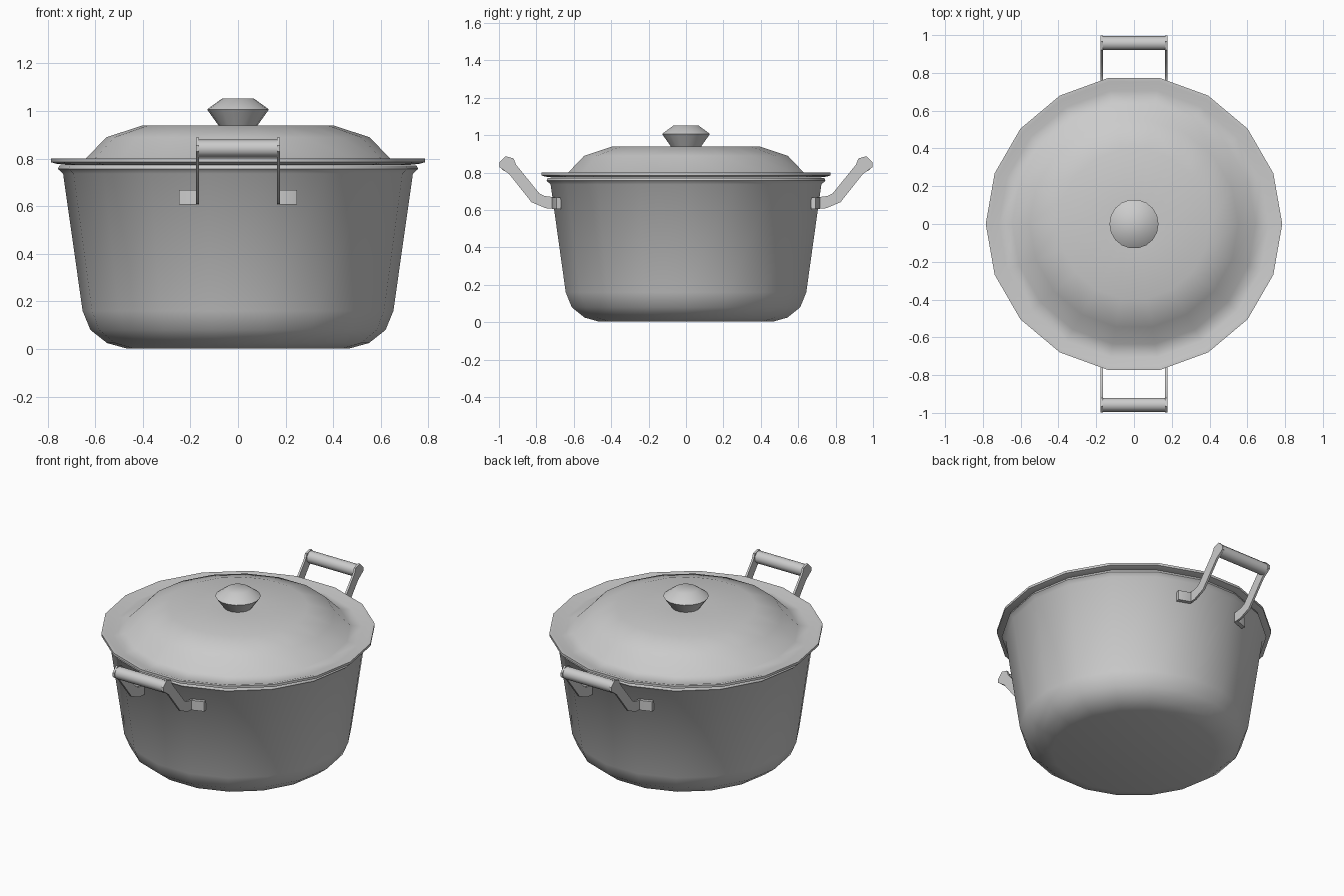
import bpy, bmesh, math
from mathutils import Matrix, Vector

if "Cube" in bpy.data.objects:
    bpy.data.objects.remove(bpy.data.objects["Cube"])


def finish(name, bm, angle=40):
    bmesh.ops.remove_doubles(bm, verts=bm.verts[:], dist=1e-5)
    bmesh.ops.recalc_face_normals(bm, faces=bm.faces[:])
    me = bpy.data.meshes.new(name)
    bm.to_mesh(me)
    bm.free()
    ob = bpy.data.objects.new(name, me)
    bpy.context.collection.objects.link(ob)
    bpy.ops.object.select_all(action='DESELECT')
    ob.select_set(True)
    bpy.context.view_layer.objects.active = ob
    bpy.ops.object.shade_smooth_by_angle(angle=math.radians(angle))
    return ob


def lathe(name, profile, sides=18, angle=40):
    """Spin an (r, z) profile about the z axis."""
    bm = bmesh.new()
    vs = [bm.verts.new((r, 0, z)) for r, z in profile]
    es = [bm.edges.new(p) for p in zip(vs, vs[1:])]
    bmesh.ops.spin(bm, geom=vs + es, cent=(0, 0, 0), axis=(0, 0, 1),
                   angle=math.tau, steps=sides, use_merge=True)
    return finish(name, bm, angle)


def prism(bm, outline, offset):
    """Extrude a closed outline of 3D points by an offset."""
    off = Vector(offset)
    a = [bm.verts.new(p) for p in outline]
    b = [bm.verts.new(Vector(p) + off) for p in outline]
    bm.faces.new(a)
    bm.faces.new(b[::-1])
    n = len(a)
    for i in range(n):
        j = (i + 1) % n
        bm.faces.new((a[i], b[i], b[j], a[j]))


# Pot body: tapered wall, rounded foot, rolled rim, hollow inside
lathe("pot_body", [
    (0, 0.003), (0.47, 0.003), (0.55, 0.025), (0.62, 0.08), (0.653, 0.16),
    (0.735, 0.737), (0.757, 0.757), (0.75, 0.772), (0.72, 0.772),
    (0.71, 0.737), (0.63, 0.16), (0.58, 0.06), (0.46, 0.022), (0, 0.022)])

# Lid: thin domed shell with a raised outer flange
lathe("lid", [
    (0, 0.94), (0.11, 0.94), (0.40, 0.94), (0.553, 0.89), (0.645, 0.795),
    (0.715, 0.783), (0.765, 0.80), (0.785, 0.80), (0.785, 0.785),
    (0.765, 0.779), (0.715, 0.773), (0.64, 0.775), (0.545, 0.875),
    (0.395, 0.923), (0, 0.923)], angle=60)

# Lid knob
lathe("lid_knob", [
    (0, 0.937), (0.08, 0.937), (0.13, 1.007), (0.068, 1.052), (0, 1.052)])

# Handle side arms, bent in profile, with mounting tabs along the wall
arm = [(-0.998, 0.855), (-0.965, 0.888), (-0.922, 0.876), (-0.908, 0.842),
       (-0.785, 0.69), (-0.755, 0.675), (-0.70, 0.668), (-0.70, 0.607),
       (-0.75, 0.61), (-0.826, 0.642), (-0.945, 0.792), (-0.998, 0.83)]
tab = [(0.166, -0.715), (0.178, -0.717), (0.248, -0.692),
       (0.243, -0.668), (0.166, -0.696)]

for side, turn in (("front", 0), ("back", math.pi)):
    spin = Matrix.Rotation(turn, 4, 'Z')
    bm = bmesh.new()
    for s in (-1, 1):
        prism(bm, [(s * 0.164, y, z) for y, z in arm], (s * 0.013, 0, 0))
    bm.transform(spin)
    finish(side + "_handle_arms", bm, 30)

    bm = bmesh.new()
    for s in (-1, 1):
        prism(bm, [(s * x, y, 0.607) for x, y in tab], (0, 0, 0.061))
    bm.transform(spin)
    finish(side + "_handle_tabs", bm, 30)

    # Grip bar between the arms
    bm = bmesh.new()
    place = Matrix.Translation((0, -0.957, 0.843)) @ Matrix.Rotation(math.pi / 2, 4, 'Y')
    bmesh.ops.create_cone(bm, cap_ends=True, segments=12, radius1=0.037,
                          radius2=0.037, depth=0.33, matrix=spin @ place)
    finish(side + "_handle_grip", bm)
